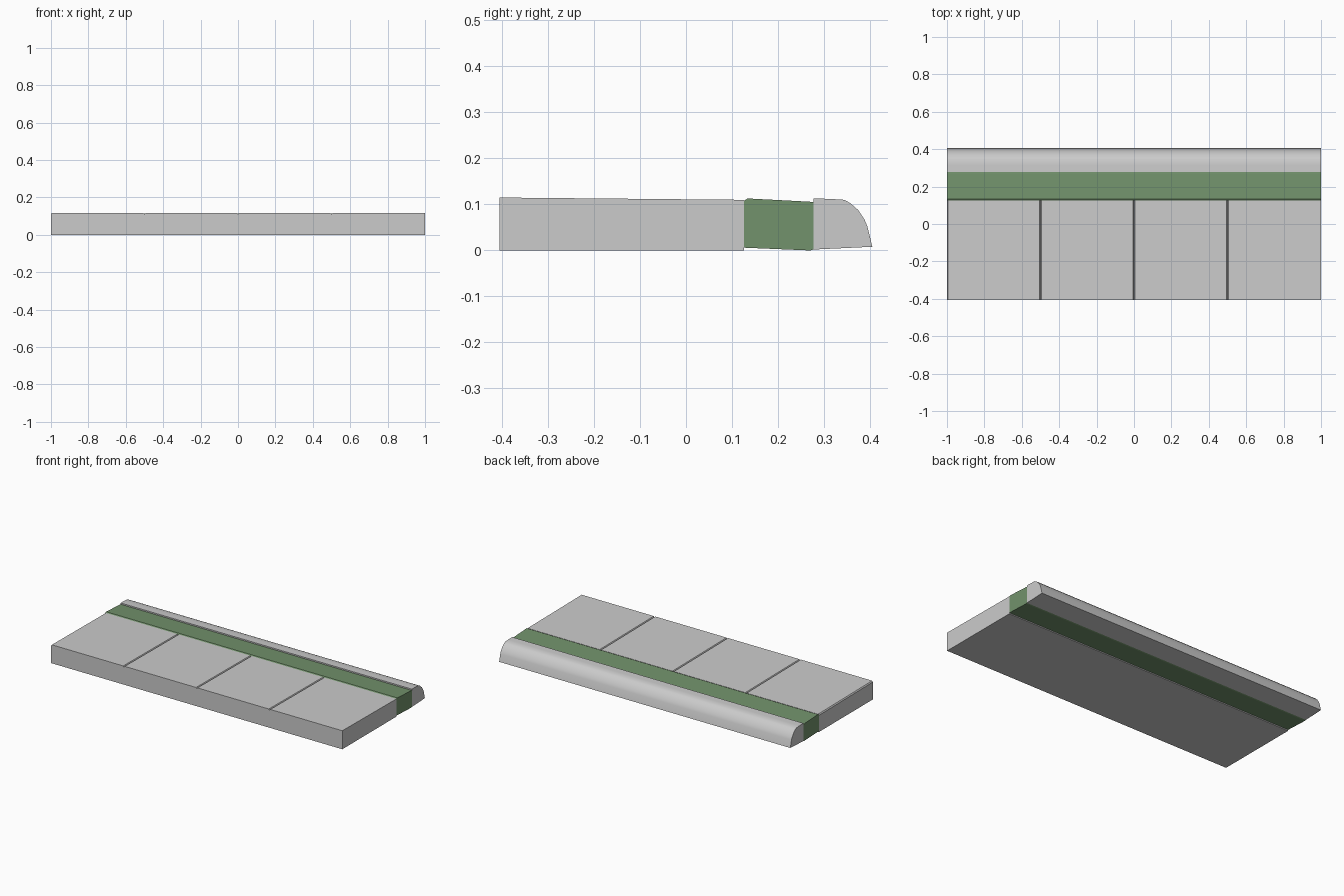
import bpy, bmesh, math

if "Cube" in bpy.data.objects:
    bpy.data.objects.remove(bpy.data.objects["Cube"])


def extrude_profile(name, points, axis, start, end, material=None):
    """Extrude a closed 2D outline: axis 'x' takes (y, z), axis 'y' takes (x, z)."""
    bm = bmesh.new()
    if axis == 'x':
        verts = [bm.verts.new((start, a, b)) for a, b in points]
        step = (end - start, 0, 0)
    else:
        verts = [bm.verts.new((a, start, b)) for a, b in points]
        step = (0, end - start, 0)
    face = bm.faces.new(verts)
    new = bmesh.ops.extrude_face_region(bm, geom=[face], use_keep_orig=True)["geom"]
    bmesh.ops.translate(bm, vec=step, verts=[v for v in new if isinstance(v, bmesh.types.BMVert)])
    bmesh.ops.recalc_face_normals(bm, faces=bm.faces[:])
    mesh = bpy.data.meshes.new(name)
    bm.to_mesh(mesh)
    bm.free()
    obj = bpy.data.objects.new(name, mesh)
    bpy.context.collection.objects.link(obj)
    if material:
        mesh.materials.append(material)
    return obj


# Paving slab: V-grooves between the four tiles and a half groove at the left end
FRONT, BACK, TOP = -0.405, 0.126, 0.115
GROOVE, DEPTH = 0.005, 0.007
outline = [(-1, 0), (1, 0), (1, TOP)]
for x in (0.5, 0, -0.5):
    outline += [(x + GROOVE, TOP), (x, TOP - DEPTH), (x - GROOVE, TOP)]
outline += [(-1 + GROOVE, TOP), (-1, TOP - DEPTH)]
pavement = extrude_profile("pavement_slab", outline, 'y', FRONT, BACK)
for v in pavement.data.vertices:
    if v.co.y > 0 and v.co.z > 0.05:
        v.co.z -= 0.005  # gentle fall towards the road

# Grass verge
grass = bpy.data.materials.new("grass_green")
grass.diffuse_color = (0.17, 0.29, 0.15, 1)
grass.use_nodes = True
grass.node_tree.nodes["Principled BSDF"].inputs["Base Color"].default_value = grass.diffuse_color
extrude_profile("grass_verge", [
    (0.126, 0.006), (0.27, 0.0), (0.277, 0.002), (0.277, 0.105),
    (0.268, 0.106), (0.134, 0.113), (0.126, 0.108)], 'x', -1, 1, grass)

# Rounded kerb
kerb = extrude_profile("kerb", [
    (0.277, 0.002), (0.277, 0.113), (0.315, 0.112), (0.344, 0.110), (0.357, 0.103),
    (0.374, 0.088), (0.388, 0.067), (0.394, 0.053), (0.405, 0.008)], 'x', -1, 1)
bpy.context.view_layer.objects.active = kerb
kerb.select_set(True)
bpy.ops.object.shade_smooth_by_angle(angle=math.radians(40))
